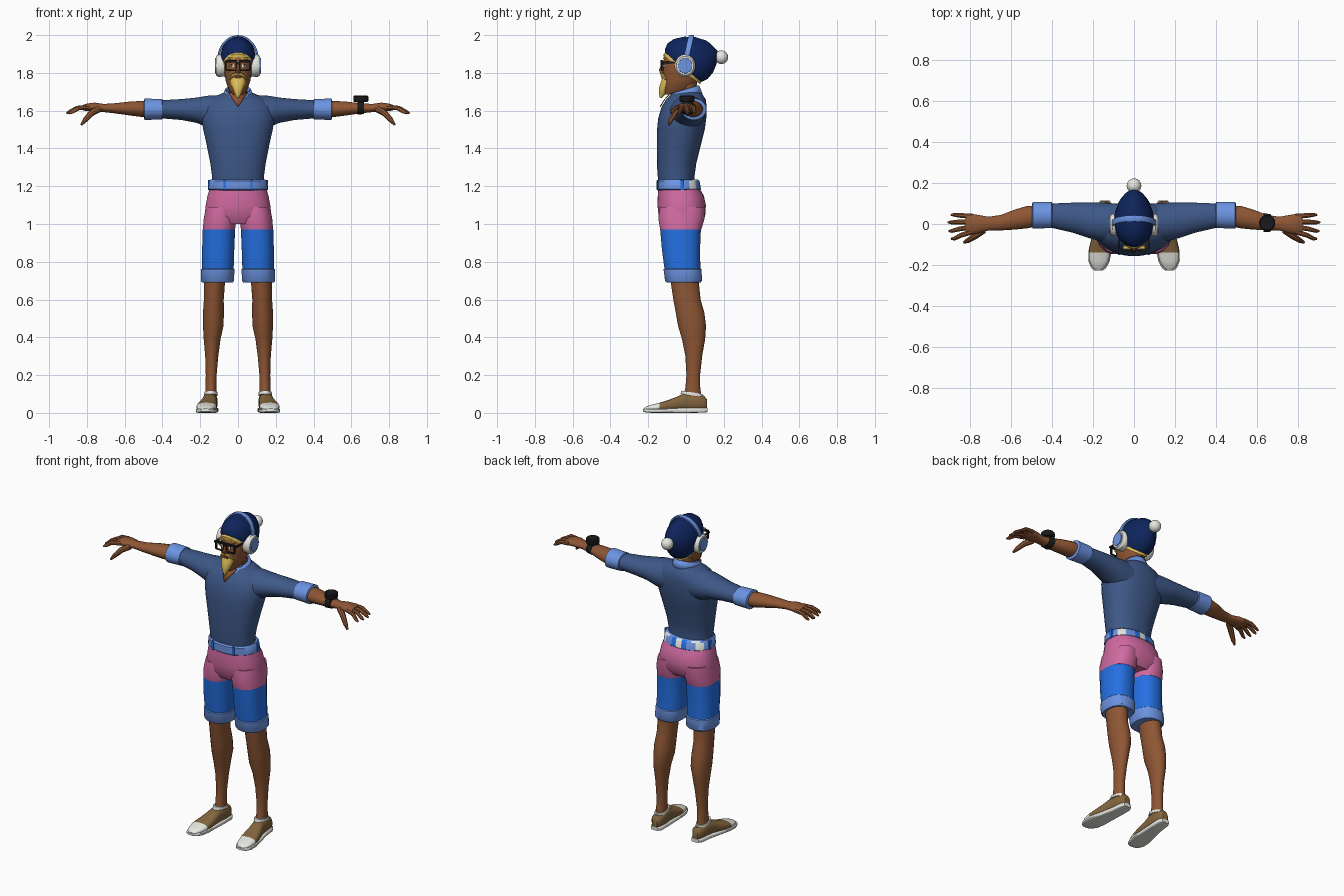
import bpy, bmesh, math
from mathutils import Vector, Matrix

# ---------- colours ----------
def lin(c):
    c /= 255
    return c / 12.92 if c <= 0.04045 else ((c + 0.055) / 1.055) ** 2.4

MATS = {}
for nm, rgb in {"navy": (14, 36, 92), "sweater blue": (62, 88, 136), "light blue": (108, 148, 226),
                "pink": (208, 106, 160), "bright blue": (36, 112, 226), "skin": (142, 86, 52),
                "white": (232, 232, 226), "gold": (226, 192, 88), "black": (26, 26, 28),
                "tan": (132, 102, 62)}.items():
    m = bpy.data.materials.new(nm)
    m.diffuse_color = (*[lin(c) for c in rgb], 1)
    MATS[nm] = m

# ---------- helpers ----------
def finish(name, bm, mat, mirror=False, rule=None, keep=None, thick=0):
    """Turn a bmesh into an object; rule(centre) may pick another colour per face."""
    if keep:
        bad = [f for f in bm.faces if not keep(f.calc_center_median())]
        bmesh.ops.delete(bm, geom=bad, context='FACES')
    bmesh.ops.recalc_face_normals(bm, faces=bm.faces)
    names = [mat]
    if rule:
        for f in bm.faces:
            c = rule(f.calc_center_median()) or mat
            if c not in names:
                names.append(c)
            f.material_index = names.index(c)
    me = bpy.data.meshes.new(name)
    bm.to_mesh(me)
    bm.free()
    for c in names:
        me.materials.append(MATS[c])
    ob = bpy.data.objects.new(name, me)
    bpy.context.collection.objects.link(ob)
    if thick:
        ob.modifiers.new("thickness", 'SOLIDIFY').thickness = thick
    if mirror:
        ob.modifiers.new("mirror", 'MIRROR')
    return ob

def loft(name, rings, mat, n=20, p=1.0, caps=True, **kw):
    """Skin a row of (centre, u, v) elliptical rings; small p makes them boxy."""
    bm = bmesh.new()
    def pw(t):
        return math.copysign(abs(t) ** p, t) if abs(t) > 1e-6 else 0
    loops = []
    for c, u, v in rings:
        ang = [2 * math.pi * (i + 0.5) / n for i in range(n)]
        loops.append([bm.verts.new(c + u * pw(math.cos(a)) + v * pw(math.sin(a))) for a in ang])
    for a, b in zip(loops, loops[1:]):
        for i in range(n):
            j = (i + 1) % n
            bm.faces.new((a[i], a[j], b[j], b[i]))
    if caps:
        bm.faces.new(loops[0])
        bm.faces.new(loops[-1])
    return finish(name, bm, mat, **kw)

def rt(front, back, hw, x=0):            # tilted ring through front and back (y, z)
    f, b = Vector((x, *front)), Vector((x, *back))
    return (f + b) / 2, Vector((hw, 0, 0)), (b - f) / 2

def rz(z, y0, y1, hw, x=0):              # level ring
    return rt((y0, z), (y1, z), hw, x)

def rx(x, y0, y1, z0, z1):               # ring across an arm
    return (Vector((x, (y0 + y1) / 2, (z0 + z1) / 2)),
            Vector((0, (y1 - y0) / 2, 0)), Vector((0, 0, (z1 - z0) / 2)))

def ry(y, x, hw, z0, z1):                # ring across a foot
    return Vector((x, y, (z0 + z1) / 2)), Vector((hw, 0, 0)), Vector((0, 0, (z1 - z0) / 2))

def tube(name, pts, radii, mat, n=8, **kw):
    pts = [Vector(q) for q in pts]
    rings = []
    for i, q in enumerate(pts):
        t = (pts[min(i + 1, len(pts) - 1)] - pts[max(i - 1, 0)]).normalized()
        u = t.cross(Vector((0, 0, 1))).normalized()
        rings.append((q, u * radii[i], t.cross(u) * radii[i]))
    return loft(name, rings, mat, n, **kw)

def box(name, c, size, mat, **kw):
    bm = bmesh.new()
    bmesh.ops.create_cube(bm, size=1, matrix=Matrix.Translation(c) @ Matrix.Diagonal((*size, 1)))
    return finish(name, bm, mat, **kw)

# ---------- torso and sleeves ----------
loft("sweater", [rz(1.20, -.145, .05, .138), rz(1.25, -.15, .045, .138), rz(1.32, -.155, .055, .147),
                 rz(1.42, -.155, .08, .167), rz(1.50, -.154, .10, .185), rz(1.56, -.148, .108, .195),
                 rz(1.62, -.13, .11, .187), rz(1.66, -.105, .105, .15), rz(1.69, -.075, .085, .09),
                 rz(1.70, -.05, .07, .06)], "sweater blue", n=28, p=.9)
loft("sleeve", [rx(.07, -.09, .10, 1.49, 1.685), rx(.16, -.085, .105, 1.51, 1.68),
                rx(.22, -.07, .105, 1.535, 1.67), rx(.30, -.043, .105, 1.55, 1.662),
                rx(.42, -.015, .10, 1.56, 1.655)], "sweater blue", mirror=True)
loft("sleeve_cuff", [rx(.398, -.012, .10, 1.563, 1.653), rx(.402, -.02, .108, 1.553, 1.662),
                     rx(.494, -.024, .108, 1.55, 1.665), rx(.498, -.015, .10, 1.558, 1.657)],
     "light blue", mirror=True)
# open neckline and collar
bm = bmesh.new()
vs = [bm.verts.new(v) for v in ((-.05, -.083, 1.695), (.05, -.083, 1.695), (.026, -.115, 1.66), (0, -.139, 1.622),
                                (-.026, -.115, 1.66))]
bm.faces.new((vs[0], vs[1], vs[2], vs[4]))
bm.faces.new((vs[4], vs[2], vs[3]))
finish("neckline", bm, "skin", thick=.005)
loft("collar", [rt((-.118, 1.655), (.088, 1.69), .085), rt((-.085, 1.69), (.07, 1.735), .068)],
     "light blue", n=28, caps=False, thick=.01, keep=lambda c: c.y > 0 or abs(c.x) > .035)
loft("neck", [rz(1.62, -.06, .06, .052), rz(1.69, -.055, .055, .048), rz(1.77, -.06, .06, .05)], "skin")

# ---------- forearms and hands ----------
loft("forearm_palm", [rx(.47, -.01, .09, 1.565, 1.65), rx(.52, -.022, .09, 1.567, 1.652),
                      rx(.58, -.028, .072, 1.575, 1.648), rx(.65, -.032, .045, 1.585, 1.64),
                      rx(.71, -.032, .036, 1.592, 1.636), rx(.76, -.046, .045, 1.595, 1.643),
                      rx(.80, -.052, .052, 1.597, 1.638), rx(.822, -.045, .046, 1.602, 1.63)],
     "skin", n=16, mirror=True)
for k, (y0, y1, tip) in enumerate([(.038, .045, .89), (.012, .008, .905), (-.014, -.034, .902), (-.038, -.072, .89)]):
    tube(f"finger_{k + 1}", [(.79, y0, 1.618), ((.8 + tip) / 2, (y0 + y1) / 2, 1.614),
                             (tip - .012, y1, 1.593), (tip + .003, y1, 1.585)],
         [.014, .0125, .010, .005], "skin", mirror=True)
tube("thumb", [(.735, -.03, 1.61), (.775, -.058, 1.588), (.81, -.08, 1.55), (.83, -.09, 1.525)],
     [.018, .017, .013, .006], "skin", mirror=True)
# wrist watch on one arm
loft("watch_strap", [rx(.632, -.04, .054, 1.578, 1.65), rx(.668, -.038, .048, 1.582, 1.648)], "black")
loft("watch_case", [rz(1.645, -.03, .04, .035, .65), rz(1.652, -.035, .045, .04, .65),
                    rz(1.674, -.035, .045, .04, .65), rz(1.68, -.029, .039, .034, .65)], "black", n=24)

# ---------- shorts and belt ----------
def belt_colour(c):
    a = abs(math.atan2(c.x, c.y + .04))
    if a < .2 or .75 < a < 1.1:
        return "white"
    return "bright blue" if a < .42 else None

loft("belt", [rz(1.178, -.15, .075, .150), rz(1.184, -.157, .08, .157), rz(1.228, -.157, .072, .153),
              rz(1.236, -.148, .062, .146)], "light blue", n=32, p=.9, rule=belt_colour)
box("front_belt_loop", (.072, -.142, 1.206), (.012, .02, .054), "bright blue", mirror=True)
box("side_belt_loop", (.153, -.02, 1.206), (.012, .02, .054), "bright blue", mirror=True)
loft("shorts_hips", [rz(1.19, -.147, .072, .15), rz(1.15, -.15, .095, .162), rz(1.10, -.152, .106, .172),
                     rz(1.04, -.145, .102, .178), rz(1.0, -.12, .07, .165)], "pink", n=28, p=.85)
loft("shorts_thigh", [rz(1.09, -.14, .10, .078, .092), rz(1.03, -.148, .10, .088, .094),
                      rz(.97, -.138, .082, .086, .101)], "pink", p=.85, mirror=True)
loft("shorts_leg", [rz(.972, -.138, .08, .0865, .101), rz(.86, -.128, .075, .086, .105),
                    rz(.74, -.112, .078, .084, .107)], "bright blue", p=.85, mirror=True)
loft("shorts_cuff", [rz(.768, -.108, .074, .08, .107), rz(.760, -.12, .083, .089, .107),
                     rz(.70, -.112, .086, .089, .109), rz(.69, -.104, .078, .082, .109)],
     "light blue", p=.85, mirror=True)

# ---------- legs and shoes ----------
loft("leg", [rz(.75, -.09, .07, .06, .122), rz(.68, -.08, .07, .056, .125), rz(.60, -.068, .078, .053, .128),
             rz(.53, -.055, .098, .056, .130), rz(.46, -.043, .107, .055, .131), rz(.39, -.022, .102, .045, .137),
             rz(.30, -.004, .086, .035, .139), rz(.20, .002, .075, .029, .142), rz(.13, -.004, .076, .029, .143),
             rz(.07, -.02, .085, .032, .144)], "skin", mirror=True)
loft("sole", [ry(.114, .142, .025, .004, .026), ry(.09, .142, .038, .001, .028), ry(.02, .146, .041, 0, .027),
              ry(-.06, .157, .049, 0, .025), ry(-.13, .166, .057, 0, .024), ry(-.18, .171, .053, 0, .022),
              ry(-.215, .173, .037, .003, .022), ry(-.228, .173, .02, .007, .02)],
     "white", n=16, p=.4, mirror=True)
loft("shoe", [ry(.112, .142, .018, .02, .07), ry(.095, .142, .032, .012, .092), ry(.04, .144, .037, .01, .10),
              ry(-.01, .149, .038, .01, .105), ry(-.05, .156, .044, .01, .085), ry(-.10, .163, .052, .01, .066),
              ry(-.14, .168, .053, .01, .054), ry(-.18, .171, .047, .01, .044), ry(-.21, .173, .032, .01, .034),
              ry(-.224, .173, .015, .012, .024)],
     "tan", p=.8, mirror=True, rule=lambda c: "white" if c.y < -.14 else None)
loft("shoe_collar", [rt((-.03, .100), (.09, .085), .036, .144), rt((-.025, .118), (.088, .10), .035, .144)],
     "white", mirror=True)

# ---------- head ----------
loft("head", [rz(1.685, -.112, -.04, .028), rz(1.71, -.12, .03, .05), rz(1.76, -.122, .065, .066),
              rz(1.82, -.122, .08, .075), rz(1.88, -.118, .085, .077), rz(1.93, -.085, .07, .065)],
     "skin", n=24, p=.9)
loft("nose", [rz(1.85, -.128, -.10, .009), rz(1.815, -.146, -.10, .016), rz(1.798, -.138, -.10, .014)], "skin", n=8)
loft("beard", [rz(1.775, -.126, -.07, .042), rz(1.745, -.136, -.07, .040), rz(1.72, -.144, -.08, .031),
               rz(1.69, -.144, -.105, .018), rz(1.668, -.139, -.128, .005)], "gold", n=12)
tube("moustache", [(0, -.126, 1.792), (.022, -.125, 1.789), (.046, -.106, 1.765)], [.009, .010, .004],
     "gold", mirror=True)
box("mouth", (0, -.128, 1.773), (.034, .008, .007), "skin")
box("eyebrow", (.036, -.114, 1.877), (.036, .014, .009), "gold", mirror=True)
box("eye", (.034, -.1165, 1.838), (.024, .008, .012), "white", mirror=True)
box("pupil", (.034, -.1205, 1.838), (.009, .004, .011), "black", mirror=True)

# glasses
for nm, c, s in [("top", (.036, -.128, 1.861), (.06, .012, .012)), ("bottom", (.036, -.128, 1.814), (.052, .01, .006)),
                 ("outer", (.064, -.126, 1.838), (.007, .012, .05)), ("inner", (.010, -.129, 1.838), (.006, .01, .05)),
                 ("bridge", (.004, -.130, 1.852), (.012, .01, .008)), ("temple", (.073, -.085, 1.856), (.007, .09, .01))]:
    box("glasses_" + nm, c, s, "black", mirror=True)

# hair fringe, knitted hat and bobble
loft("hair", [rt((-.118, 1.882), (.078, 1.738), .078), rt((-.12, 1.90), (.08, 1.76), .084),
              rt((-.10, 1.92), (.08, 1.79), .08)], "gold", n=24)
loft("hat", [rt((-.11, 1.898), (.083, 1.752), .086), rt((-.113, 1.925), (.115, 1.767), .095),
             rt((-.098, 1.957), (.143, 1.80), .097), rt((-.065, 1.980), (.160, 1.84), .088),
             rt((-.01, 1.992), (.167, 1.868), .07), rt((.05, 1.990), (.168, 1.89), .048),
             rt((.105, 1.972), (.168, 1.908), .024), rt((.13, 1.955), (.165, 1.92), .01)], "navy", n=28)
bm = bmesh.new()
bmesh.ops.create_uvsphere(bm, u_segments=16, v_segments=10, radius=.036, matrix=Matrix.Translation((0, .187, 1.883)))
finish("bobble", bm, "white")

# headphones
def cup(x, r):
    return rx(x, -.005 - r * .92, -.005 + r * .92, 1.838 - r, 1.838 + r)

loft("ear_cushion", [cup(.06, .05), cup(.07, .058), cup(.105, .06), cup(.117, .05)], "white", n=24, mirror=True)
loft("ear_cap", [cup(.11, .042), cup(.122, .04)], "light blue", n=24, mirror=True)
arc = []
for i in range(25):
    a = math.pi * i / 24
    d = Vector((math.cos(a), 0, math.sin(a)))
    arc.append((Vector((.104 * d.x, .028 * d.z, 1.872 + .122 * d.z)), Vector((0, .015, 0)), d * .006))
loft("headband", arc, "light blue", n=8, p=.5)

# ---------- smooth shading with crisp edges ----------
bpy.ops.object.select_all(action='SELECT')
bpy.context.view_layer.objects.active = bpy.context.selected_objects[0]
bpy.ops.object.shade_smooth_by_angle(angle=math.radians(42))
